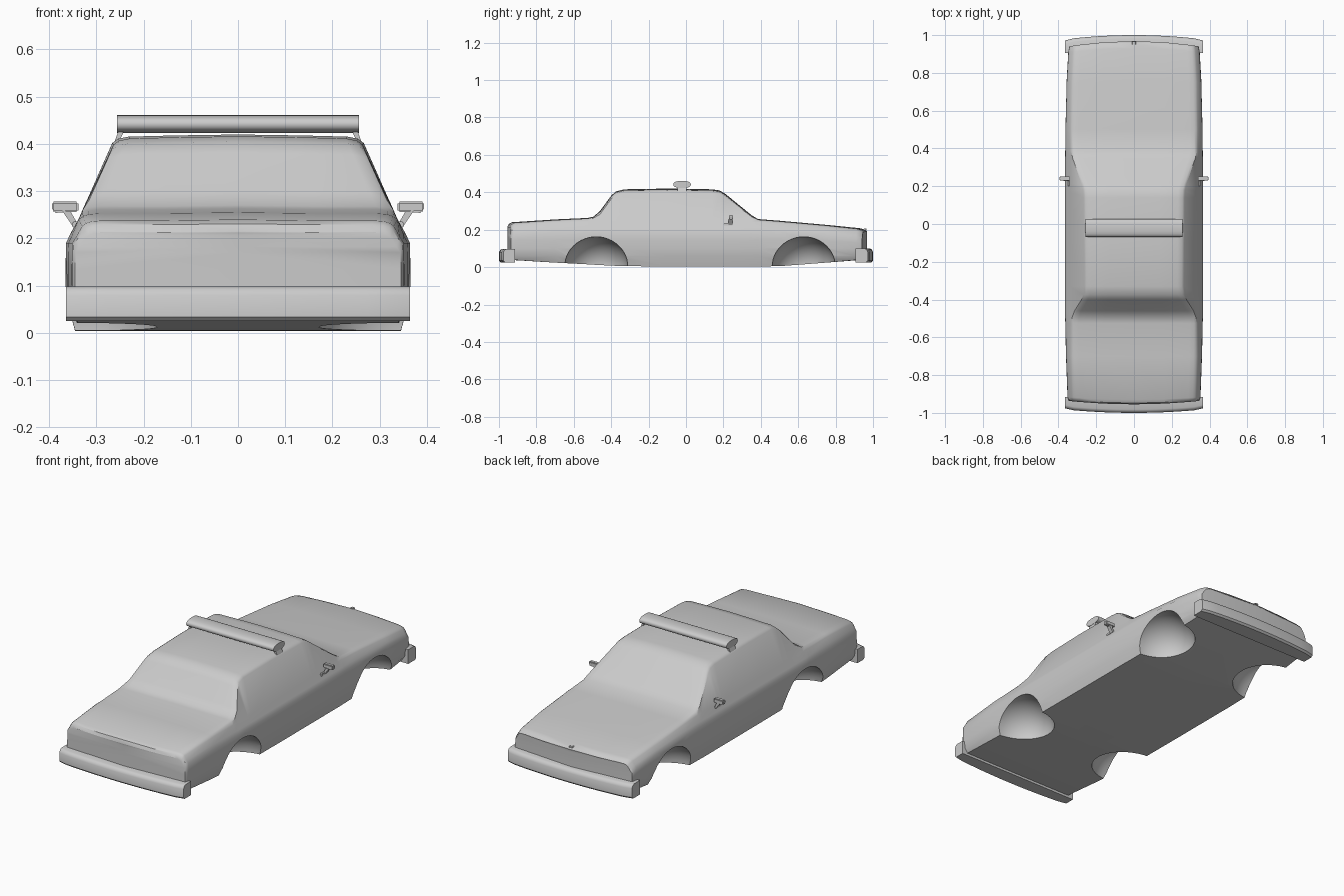
import bpy, bmesh, math
from mathutils import Vector

cube = bpy.data.objects.get("Cube")
if cube:
    bpy.data.objects.remove(cube, do_unlink=True)

grey = bpy.data.materials.new("body_grey")
grey.use_nodes = True
COLOUR = (0.6, 0.6, 0.6, 1)
grey.diffuse_color = COLOUR
grey.node_tree.nodes["Principled BSDF"].inputs["Base Color"].default_value = COLOUR


def activate(ob):
    bpy.ops.object.select_all(action='DESELECT')
    ob.select_set(True)
    bpy.context.view_layer.objects.active = ob


def finish(name, bm, angle=35):
    """Turn a bmesh into a smooth shaded object."""
    bmesh.ops.remove_doubles(bm, verts=bm.verts, dist=1e-5)
    bmesh.ops.recalc_face_normals(bm, faces=bm.faces)
    mesh = bpy.data.meshes.new(name)
    bm.to_mesh(mesh)
    bm.free()
    ob = bpy.data.objects.new(name, mesh)
    bpy.context.collection.objects.link(ob)
    mesh.materials.append(grey)
    activate(ob)
    bpy.ops.object.shade_smooth_by_angle(angle=math.radians(angle))
    return ob


def loft(bm, rings, caps=True):
    """Skin closed rings of equal length."""
    rows = [[bm.verts.new(p) for p in r] for r in rings]
    n = len(rows[0])
    for a, b in zip(rows, rows[1:]):
        for i in range(n):
            j = (i + 1) % n
            bm.faces.new((a[i], a[j], b[j], b[i]))
    if caps:
        bm.faces.new(rows[0])
        bm.faces.new(rows[-1])


def prism(name, outline, depth_axis, lo, hi, mirror=1, bevel=0.0):
    """Extrude an outline along x or y."""
    bm = bmesh.new()
    if depth_axis == 'x':
        rings = [[(d * mirror, a, b) for a, b in outline] for d in (lo, hi)]
    else:
        rings = [[(a * mirror, d, b) for a, b in outline] for d in (lo, hi)]
    loft(bm, rings)
    if bevel:
        bmesh.ops.bevel(bm, geom=bm.edges[:], offset=bevel, segments=2,
                        affect='EDGES', clamp_overlap=True)
    return finish(name, bm)


# Body: stations of y, top height, rail half width, side half width, floor, bow
STATIONS = [
    (-0.955, 0.215, 0.315, 0.345, 0.040, 0.020),
    (-0.948, 0.231, 0.320, 0.350, 0.040, 0.020),
    (-0.930, 0.240, 0.322, 0.352, 0.038, 0.015),
    (-0.70, 0.255, 0.328, 0.360, 0.024, 0),
    (-0.525, 0.263, 0.330, 0.364, 0.015, 0),
    (-0.495, 0.270, 0.328, 0.365, 0.013, 0),
    (-0.46, 0.300, 0.315, 0.365, 0.011, 0),
    (-0.40, 0.382, 0.278, 0.365, 0.008, 0),
    (-0.375, 0.405, 0.268, 0.365, 0.007, 0),
    (-0.33, 0.416, 0.264, 0.365, 0.005, 0),
    (-0.10, 0.420, 0.266, 0.365, 0.004, 0),
    (0.14, 0.416, 0.268, 0.365, 0.004, 0),
    (0.18, 0.410, 0.270, 0.365, 0.004, 0),
    (0.21, 0.392, 0.277, 0.365, 0.004, 0),
    (0.35, 0.278, 0.325, 0.365, 0.004, 0),
    (0.385, 0.257, 0.331, 0.364, 0.004, 0),
    (0.50, 0.248, 0.331, 0.363, 0.005, 0),
    (0.75, 0.226, 0.326, 0.357, 0.024, 0),
    (0.93, 0.208, 0.318, 0.348, 0.038, 0.022),
    (0.960, 0.200, 0.316, 0.344, 0.040, 0.030),
    (0.968, 0.190, 0.314, 0.342, 0.041, 0.030),
]


def body_half(y, top, rail, side, floor, bow):
    waist = min(0.19, top - 0.045)
    belt = min(0.24, top - 0.014)
    drop = 0.008 if top < 0.28 else 0.018
    shoulder = min(0.338, side - 0.022)
    section = [(side - 0.02, floor), (side - 0.005, 0.06), (side, 0.10),
               (side, 0.5 * (0.10 + waist)), (side - 0.001, waist),
               (side - 0.010, waist + 0.4 * (belt - waist)), (shoulder, belt),
               (rail, top - drop), (rail - 0.012, top - drop * 0.5),
               (rail - 0.035, top - drop * 0.25), (rail * 0.5, top - 0.002)]
    direction = 1 if y > 0 else -1
    return [(x, y - direction * bow * (x / 0.36) ** 2, z) for x, z in section]


bm = bmesh.new()
rings = []
for st in STATIONS:
    half = body_half(*st)
    other = [(-x, y, z) for x, y, z in reversed(half)]
    rings.append([(0, st[0], st[4])] + half + [(0, st[0], st[1])] + other)
loft(bm, rings, caps=False)
# End panels, with a centre column that keeps the bow
for st in (STATIONS[0], STATIONS[-1]):
    half = body_half(*st)
    for s in (1, -1):
        for (xa, ya, za), (xb, yb, zb) in zip(half, half[1:]):
            quad = [(s * xa, ya, za), (s * xb, yb, zb), (0, st[0], zb), (0, st[0], za)]
            bm.faces.new([bm.verts.new(p) for p in quad])
        xe, ye, ze = half[-1]
        tri = [(s * xe, ye, ze), (0, st[0], st[1]), (0, st[0], ze)]
        bm.faces.new([bm.verts.new(p) for p in tri])
body = finish("body", bm)

# Wheel wells: rounded hollows cut from the sides
for y in (-0.48, 0.63):
    for s in (1, -1):
        bm = bmesh.new()
        bmesh.ops.create_uvsphere(bm, u_segments=40, v_segments=24, radius=1)
        for v in bm.verts:
            v.co = Vector((v.co.x * 0.19 + s * 0.36, v.co.y * 0.17 + y, v.co.z * 0.162))
        cutter = finish("wheel_well_cutter", bm)
        activate(body)
        mod = body.modifiers.new("wheel_well", 'BOOLEAN')
        mod.operation, mod.solver, mod.object = 'DIFFERENCE', 'EXACT', cutter
        bpy.ops.object.modifier_apply(modifier=mod.name)
        bpy.data.objects.remove(cutter, do_unlink=True)
activate(body)
bpy.ops.object.shade_smooth_by_angle(angle=math.radians(35))


# Bumpers: bowed bars whose ends wrap around the body corners
def bumper(name, direction, bow, inner, top):
    bm = bmesh.new()
    rings = []
    for i in range(17):
        x = -0.364 + 0.728 * i / 16
        t = abs(x) / 0.364
        out = 1.0 - bow * t * t - (0.006 if i in (0, 16) else 0)
        mid, h = (0.025 + top) / 2, (top - 0.025) / 2
        prof = [(inner, mid - h), (out - 0.010, mid - h), (out, mid - 0.75 * h),
                (out, mid + 0.5 * h), (out - 0.007, mid + 0.85 * h),
                (out - 0.018, mid + h), (inner, mid + h)]
        rings.append([(x, direction * a, z) for a, z in prof])
    loft(bm, rings)
    return finish(name, bm, 40)


bumper("hood_end_bumper", 1, 0.022, 0.905, 0.100)
bumper("trunk_end_bumper", -1, 0.018, 0.915, 0.098)

# Roof light bar: rounded oval bar on two brackets
oval = []
for i in range(20):
    a = 2 * math.pi * i / 20
    c, s = math.cos(a), math.sin(a)
    oval.append((-0.021 + 0.047 * math.copysign(abs(c) ** 0.8, c),
                 0.442 + 0.019 * math.copysign(abs(s) ** 0.8, s)))
prism("light_bar", oval, 'x', -0.256, 0.256)
for side, s in (("left", 1), ("right", -1)):
    prism(side + "_light_bar_bracket",
          [(0.240, 0.430), (0.252, 0.430), (0.264, 0.398), (0.256, 0.396)],
          'y', -0.045, 0.003, s)
    # Door mirrors: housing, arm and foot
    prism(side + "_mirror_housing",
          [(0.338, 0.256), (0.390, 0.254), (0.394, 0.260), (0.394, 0.278), (0.338, 0.278)],
          'y', 0.230, 0.252, s, 0.004)
    prism(side + "_mirror_arm",
          [(0.338, 0.228), (0.350, 0.226), (0.372, 0.258), (0.355, 0.258)],
          'y', 0.228, 0.248, s)
    prism(side + "_mirror_foot",
          [(0.325, 0.222), (0.350, 0.222), (0.350, 0.236), (0.325, 0.236)],
          'y', 0.200, 0.250, s, 0.002)

# Hood badge at the nose
prism("hood_badge", [(-0.012, 0.198), (0.012, 0.198), (0.008, 0.206), (-0.008, 0.206)],
      'y', 0.950, 0.966, 1, 0.001)
